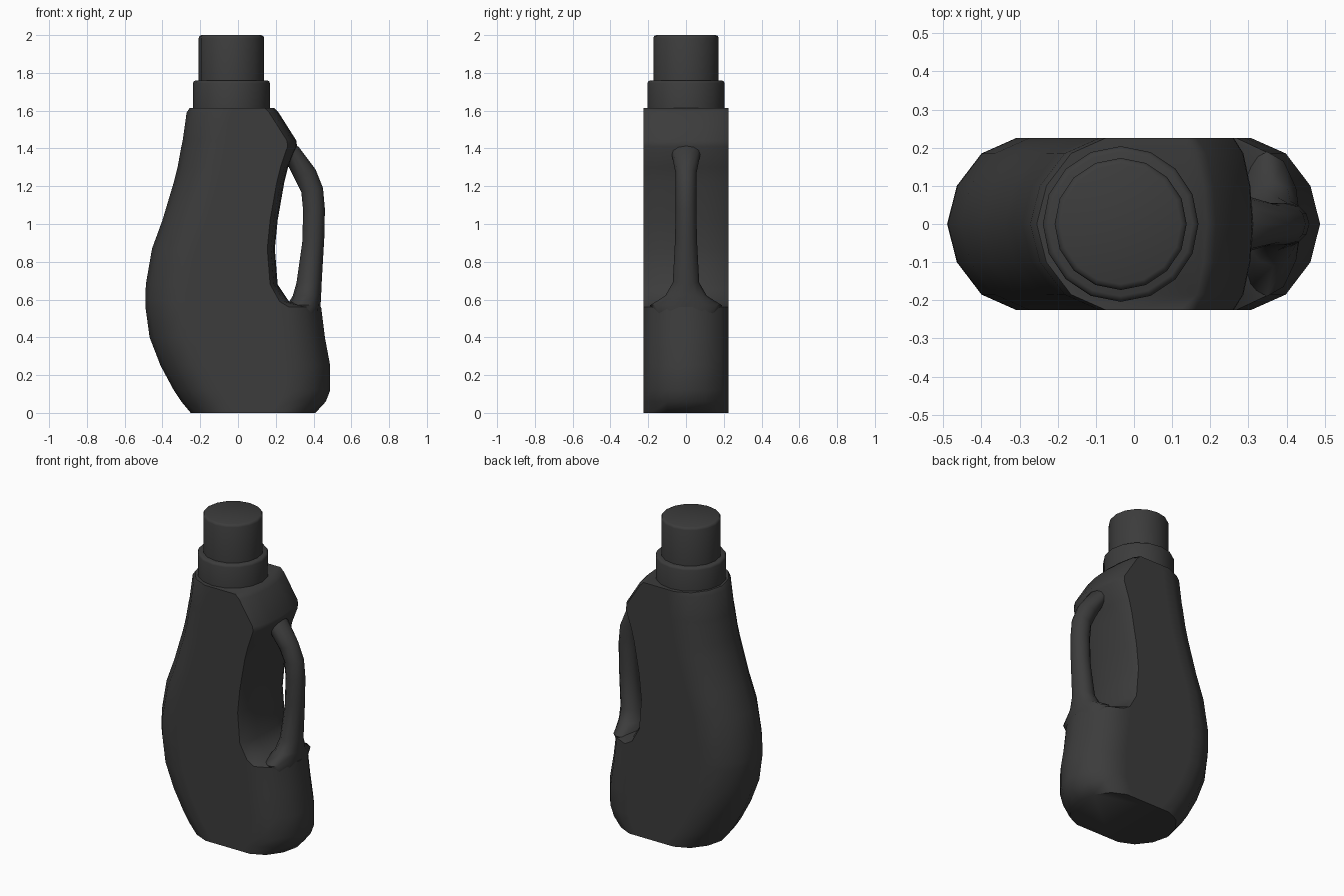
import bpy, bmesh, math

cube = bpy.data.objects.get("Cube")
if cube:
    bpy.data.objects.remove(cube)

plastic = bpy.data.materials.new("charcoal plastic")
plastic.use_nodes = True
colour = (0.045, 0.045, 0.045, 1)
plastic.diffuse_color = colour
plastic.node_tree.nodes["Principled BSDF"].inputs["Base Color"].default_value = colour


def loft(name, rings, angle):
    """Skin a list of closed rings and cap both ends."""
    bm = bmesh.new()
    loops = [[bm.verts.new(point) for point in ring] for ring in rings]
    count = len(loops[0])
    for lower, upper in zip(loops, loops[1:]):
        for i in range(count):
            j = (i + 1) % count
            bm.faces.new((lower[i], lower[j], upper[j], upper[i]))
    bm.faces.new(list(reversed(loops[0])))
    bm.faces.new(loops[-1])
    bmesh.ops.recalc_face_normals(bm, faces=bm.faces[:])
    mesh = bpy.data.meshes.new(name)
    bm.to_mesh(mesh)
    bm.free()
    mesh.materials.append(plastic)
    obj = bpy.data.objects.new(name, mesh)
    bpy.context.collection.objects.link(obj)
    bpy.ops.object.select_all(action="DESELECT")
    obj.select_set(True)
    bpy.context.view_layer.objects.active = obj
    bpy.ops.object.shade_smooth_by_angle(angle=math.radians(angle))
    return obj


# Rounded end of the body: share of the end depth, half width
END = [(0, 0), (0.14, 0.1), (0.5, 0.185), (1, 0.225), (1.35, 0.225)]


def body_ring(z, left, right, right_depth):
    left_depth = 0.18
    right_half = [(right - right_depth * t, y, z) for t, y in END]
    left_half = [(left + left_depth * t, y, z) for t, y in reversed(END)]
    half = right_half + left_half
    back = [(x, -y, z) for x, y, z in reversed(half[1:-1])]
    return half + back


# Body: height, left edge, right edge, depth of the right rounding
body_levels = [
    (0, -0.25, 0.41, 0.17),
    (0.06, -0.3, 0.465, 0.18),
    (0.12, -0.34, 0.488, 0.18),
    (0.25, -0.41, 0.488, 0.18),
    (0.4, -0.468, 0.46, 0.17),
    (0.56, -0.49, 0.44, 0.17),
    (0.59, -0.49, 0.27, 0.05),
    (0.68, -0.488, 0.21, 0.04),
    (0.87, -0.455, 0.195, 0.04),
    (1.02, -0.4, 0.21, 0.04),
    (1.22, -0.34, 0.245, 0.04),
    (1.3, -0.32, 0.265, 0.04),
    (1.41, -0.3, 0.312, 0.05),
    (1.44, -0.293, 0.31, 0.05),
    (1.59, -0.272, 0.215, 0.05),
    (1.615, -0.255, 0.19, 0.05),
]
loft("bottle_body", [body_ring(*level) for level in body_levels], 50)


# Handle: inner x and z, outer x and z, half width
handle_sections = [
    (0.26, 0.5, 0.43, 0.5, 0.15),
    (0.26, 0.57, 0.437, 0.57, 0.19),
    (0.29, 0.62, 0.44, 0.62, 0.11),
    (0.31, 0.69, 0.443, 0.69, 0.07),
    (0.34, 0.9, 0.457, 0.93, 0.058),
    (0.345, 1.07, 0.46, 1.08, 0.055),
    (0.335, 1.17, 0.45, 1.19, 0.055),
    (0.3, 1.24, 0.41, 1.29, 0.055),
    (0.26, 1.32, 0.32, 1.41, 0.075),
    (0.2, 1.38, 0.24, 1.44, 0.1),
]


def handle_ring(inner_x, inner_z, outer_x, outer_z, width, sides=12):
    ring = []
    for i in range(sides):
        turn = math.tau * i / sides
        blend = (1 + math.cos(turn)) / 2
        ring.append((inner_x + (outer_x - inner_x) * blend,
                     width * math.sin(turn),
                     inner_z + (outer_z - inner_z) * blend))
    return ring


loft("handle", [handle_ring(*section) for section in handle_sections], 60)


# Collar and cap: short cylinders with a softened top rim
def turned_part(name, radius, bottom, top, soft=0.015, sides=16):
    profile = [(radius, bottom), (radius, top - soft),
               (radius - soft * 0.3, top - soft * 0.3), (radius - soft, top)]
    rings = []
    for r, z in profile:
        angles = [math.tau * i / sides for i in range(sides)]
        rings.append([(r * math.cos(a) - 0.035, r * math.sin(a), z) for a in angles])
    loft(name, rings, 50)


turned_part("collar", 0.204, 1.6, 1.76)
turned_part("cap", 0.173, 1.74, 2.0)
